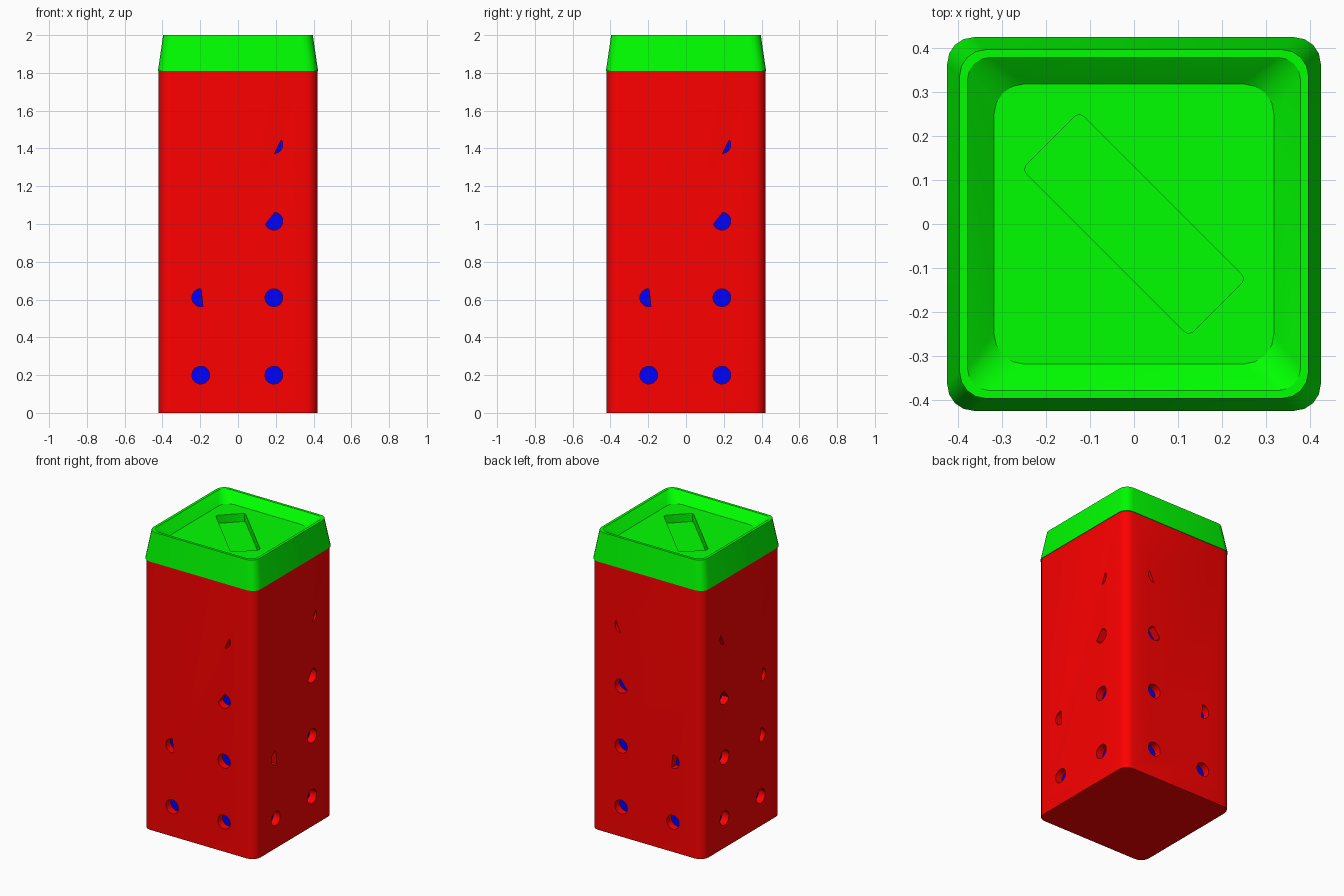
import bpy, bmesh, math
from mathutils import Vector

if "Cube" in bpy.data.objects:
    bpy.data.objects.remove(bpy.data.objects["Cube"])


def material(name, color):
    m = bpy.data.materials.new(name)
    m.diffuse_color = (*color, 1)
    m.use_nodes = True
    m.node_tree.nodes["Principled BSDF"].inputs["Base Color"].default_value = m.diffuse_color
    return m


RED = material("red", (1, 0, 0))
GREEN = material("green", (0, 1, 0))
BLUE = material("blue", (0, 0, 1))


def make_object(name, bm, mat=None):
    bmesh.ops.recalc_face_normals(bm, faces=bm.faces)
    me = bpy.data.meshes.new(name)
    bm.to_mesh(me)
    bm.free()
    ob = bpy.data.objects.new(name, me)
    bpy.context.collection.objects.link(ob)
    if mat:
        me.materials.append(mat)
    return ob


def rounded_square(half, r, segs=4):
    pts = []
    for k, (sx, sy) in enumerate([(1, 1), (-1, 1), (-1, -1), (1, -1)]):
        for i in range(segs + 1):
            a = math.radians(90 * (k + i / segs))
            pts.append((sx * (half - r) + r * math.cos(a), sy * (half - r) + r * math.sin(a)))
    return pts


def loft(bm, rings):
    """Bridge a stack of equal-length loops and cap both ends."""
    loops = [[bm.verts.new(p) for p in ring] for ring in rings]
    for a, b in zip(loops, loops[1:]):
        for i in range(len(a)):
            j = (i + 1) % len(a)
            bm.faces.new((a[i], a[j], b[j], b[i]))
    bm.faces.new(loops[0])
    bm.faces.new(loops[-1])


def square_stack(name, profile, mat):
    bm = bmesh.new()
    loft(bm, [[(x, y, z) for x, y in rounded_square(h, r)] for h, r, z in profile])
    return make_object(name, bm, mat)


def cut(ob, cutter):
    mod = ob.modifiers.new("cut", "BOOLEAN")
    mod.object = cutter
    mod.solver = "EXACT"
    cutter.hide_render = True
    bpy.context.view_layer.objects.active = ob
    bpy.ops.object.modifier_apply(modifier=mod.name)
    bpy.data.objects.remove(cutter)


def smooth(ob):
    bpy.ops.object.select_all(action="DESELECT")
    ob.select_set(True)
    bpy.context.view_layer.objects.active = ob
    bpy.ops.object.shade_smooth_by_angle(angle=math.radians(30))


def hole_outline(u, z, angle=None, offset=0, r=0.047, n=28):
    """Circle, optionally trimmed by a straight line."""
    pts = [Vector((r * math.cos(t), r * math.sin(t)))
           for t in (2 * math.pi * (i + 0.5) / n for i in range(n))]
    if angle is not None:
        nrm = Vector((math.cos(math.radians(angle)), math.sin(math.radians(angle))))
        out = []
        for p, q in zip(pts, pts[1:] + pts[:1]):
            dp, dq = p.dot(nrm) - offset, q.dot(nrm) - offset
            if dp <= 0:
                out.append(p)
            if dp * dq < 0:
                out.append(p.lerp(q, dp / (dp - dq)))
        pts = out
    return [(p.x + u, p.y + z) for p in pts]


# Hollow red body
body = square_stack("body", [(0.42, 0.06, 0), (0.42, 0.06, 1.81)], RED)
cut(body, square_stack("cavity", [(0.37, 0.03, 0.05), (0.37, 0.03, 1.78)], RED))

# Drain holes through the four walls
holes = [(0.19, 0.2), (0.19, 0.61), (0.19, 1.015, 142, 0.025), (0.19, 1.42, 154, -0.024),
         (-0.197, 0.2), (-0.197, 0.61, 6, 0.006)]
extra = [(-0.2, 1.015, 10, -0.012)]
bm = bmesh.new()
for axis, side in [(1, -1), (1, 1), (0, 1), (0, -1)]:
    for h in holes + (extra if (axis, side) == (0, -1) else []):
        outline = hole_outline(*h)
        rings = []
        for d in (0.345, 0.5):
            d *= side
            rings.append([(u, d, z) if axis else (d, u, z) for u, z in outline])
        loft(bm, rings)
cut(body, make_object("hole_cutter", bm))
smooth(body)

# Blue liner seen through the holes
square_stack("liner", [(0.368, 0.03, 0.06), (0.368, 0.03, 1.77)], BLUE)

# Tapered green lid with a sunken top
lid = square_stack("lid", [(0.424, 0.06, 1.81), (0.396, 0.06, 2.0),
                           (0.378, 0.05, 2.0), (0.318, 0.07, 1.94)], GREEN)

# Diagonal blind slot in the lid
bm = bmesh.new()
corners = []
for sx, sy in [(1, 1), (-1, 1), (-1, -1), (1, -1)]:
    a0 = math.atan2(sy, sx)
    for da in (-math.pi / 4, 0, math.pi / 4):
        corners.append((sx * 0.253 + 0.015 * math.cos(a0 + da), sy * 0.077 + 0.015 * math.sin(a0 + da)))
c = math.sqrt(0.5)
loft(bm, [[((u + v) * c, (v - u) * c, z) for u, v in corners] for z in (1.885, 2.1)])
cut(lid, make_object("slot_cutter", bm))
smooth(lid)
